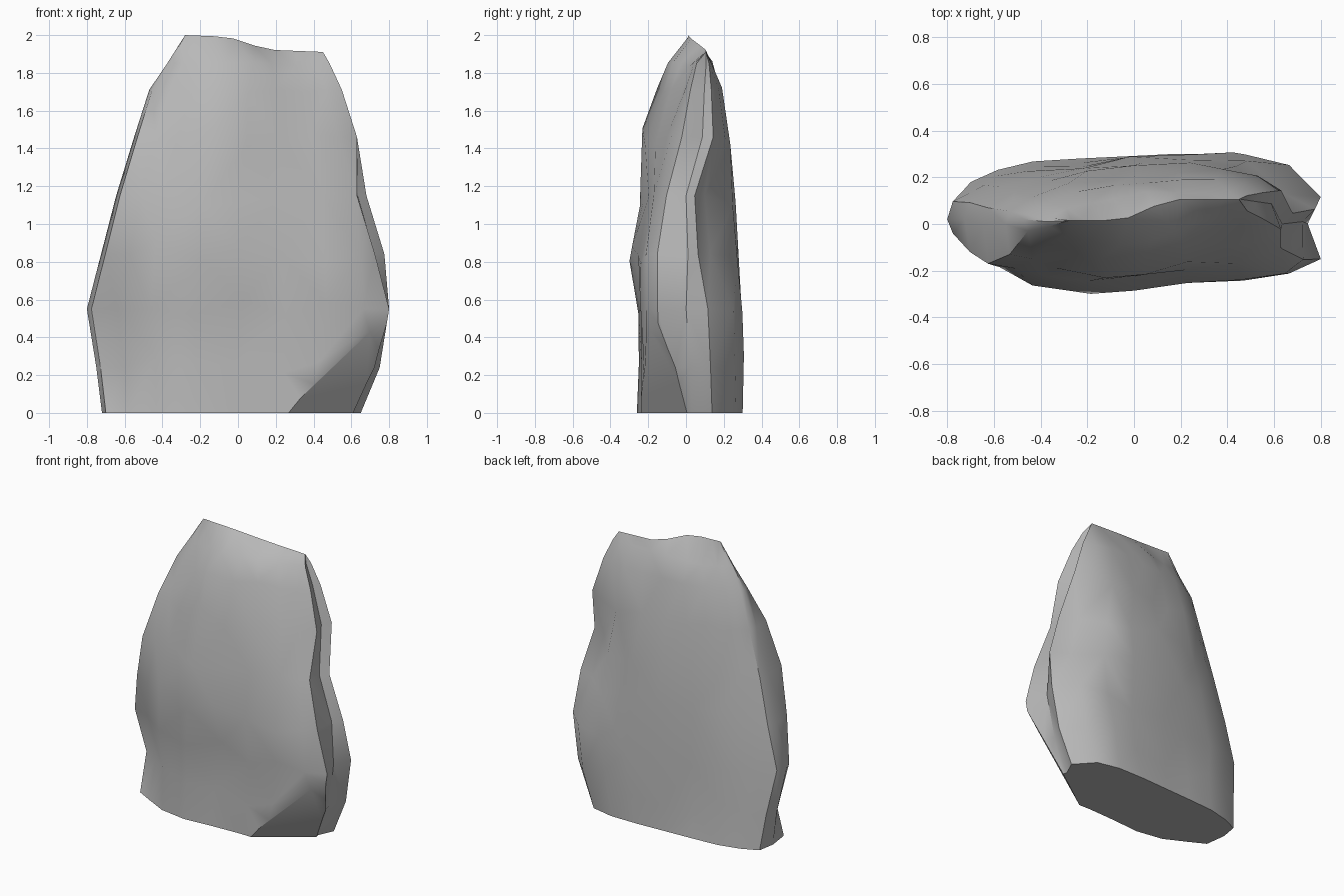
import bpy, bmesh, math, random
from mathutils import Vector

if "Cube" in bpy.data.objects:
    bpy.data.objects.remove(bpy.data.objects["Cube"])

random.seed(11)

# Height rows: z, left x, right x, left-end y, right-end y, front y, back y,
#   front set-back to the right, back set-back to the left,
#   y of front-left corner, fullness of back-right corner
ROWS = [
    (0.00, -0.72, 0.65, 0.06, 0.03, -0.26, 0.30, 0, 0, -.09, 1),
    (0.24, -0.75, 0.75, 0.06, 0.02, -0.25, 0.295, 0, .03, .02, 1),
    (0.55, -0.80, 0.80, 0.02, 0.00, -0.25, 0.29, 0, .06, -.04, 1),
    (0.84, -0.725, 0.775, 0.02, 0.01, -0.29, 0.28, .04, .06, -.12, .5),
    (1.15, -0.645, 0.68, 0.00, 0.00, -0.24, 0.255, .09, .06, -.17, .45),
    (1.46, -0.55, 0.63, 0.00, 0.09, -0.225, 0.225, .17, .06, -.13, 1),
    (1.71, -0.47, 0.55, 0.02, 0.10, -0.14, 0.185, .15, .06, -.03, 1),
    (1.85, -0.375, 0.485, 0.01, 0.11, -0.085, 0.14, .14, .05, -.01, 1),
    (2.00, -0.28, 0.45, 0, 0, 0, 0, 0, 0, 0, 0),   # ridge
]
# Columns across the slab: position, front fullness, back fullness
COLS = [(-.97, .28, .50), (-.80, .66, .72), (-.58, .90, .87), (-.30, 1, .92),
        (0, .95, .96), (.30, .92, 1), (.60, .93, 1), (.83, .85, .87), (1, .60, .40)]


def ring(bm, row):
    z, xl, xr, yl, yr, yf, yb, set_f, set_b, corner, full = row
    ridge = z == 2.0
    path = [(-1, 0, 0)]
    path += [(u, f, -1) for u, f, b in COLS]
    path += [(1 if ridge else 0.93, 0, 0)]            # shallow groove on right edge
    path += [(u, b, 1) for u, f, b in reversed(COLS)]
    verts = []
    for u, t, side in path:
        x = (xl + xr) / 2 + u * (xr - xl) / 2
        if ridge:                                     # ridge drops and steps back to the right
            s = min(1, max(0, (x + 0.05) / 0.2))
            verts.append(bm.verts.new((x, 0.015 + 0.09 * s, 2 - 0.04 * (x + 0.28) - 0.06 * s)))
            continue
        if side < 0 and u < -0.7 and 0.2 < z < 0.7:   # recess beside the front-left step
            t *= 0.6
        if side > 0 and u > 0.7:
            t *= full
        mid = yl + (yr - yl) * (u + 1) / 2
        y = mid + t * ((yf if side < 0 else yb) - mid)
        if side < 0:                                  # upper right of the front leans back
            y += min(set_f * max(0, u), 0.45 * set_f if u == 1 else 0.1)
            if u == 1 and 0.8 < z < 1.2:
                x -= 0.05
            if u < -0.9:
                y = corner
            elif u < -0.7:
                y = min(y, corner - 0.02)
        elif side > 0:
            y -= set_b * max(0, -u)
        p = Vector((x, y, z))
        if 0 < z and side and abs(u) < 0.7:           # rough hewn unevenness
            k = 0.2 if z > 1.6 else 1
            p += Vector((random.uniform(-.03, .03), random.uniform(-.012, .012),
                         random.uniform(-.07, .07) * k))
        verts.append(bm.verts.new(p))
    return verts


# Standing stone slab, lofted from ring to ring
bm = bmesh.new()
rings = [ring(bm, r) for r in ROWS]
n = len(rings[0])
for a, b in zip(rings, rings[1:]):
    for i in range(n):
        j = (i + 1) % n
        bm.faces.new((a[i], a[j], b[j], b[i]))
bm.faces.new(rings[0][::-1])
bmesh.ops.remove_doubles(bm, verts=bm.verts, dist=0.001)

# Undercut at the front right of the foot
bmesh.ops.triangulate(bm, faces=[f for f in bm.faces if len(f.verts) == 4])
bmesh.ops.bisect_plane(bm, geom=bm.verts[:] + bm.edges[:] + bm.faces[:],
                       plane_co=(0.25, -0.25, 0), plane_no=(0.0675, -0.095, -0.056),
                       clear_outer=True)
bmesh.ops.holes_fill(bm, edges=[e for e in bm.edges if e.is_boundary], sides=0)
bmesh.ops.recalc_face_normals(bm, faces=bm.faces)

mesh = bpy.data.meshes.new("stone_slab")
bm.to_mesh(mesh)
bm.free()
stone = bpy.data.objects.new("stone_slab", mesh)
bpy.context.collection.objects.link(stone)

grey = bpy.data.materials.new("stone_grey")
grey.diffuse_color = (0.48, 0.48, 0.48, 1)
grey.use_nodes = True
grey.node_tree.nodes["Principled BSDF"].inputs["Base Color"].default_value = grey.diffuse_color
mesh.materials.append(grey)

bpy.context.view_layer.objects.active = stone
stone.select_set(True)
bpy.ops.object.shade_smooth_by_angle(angle=math.radians(40))
